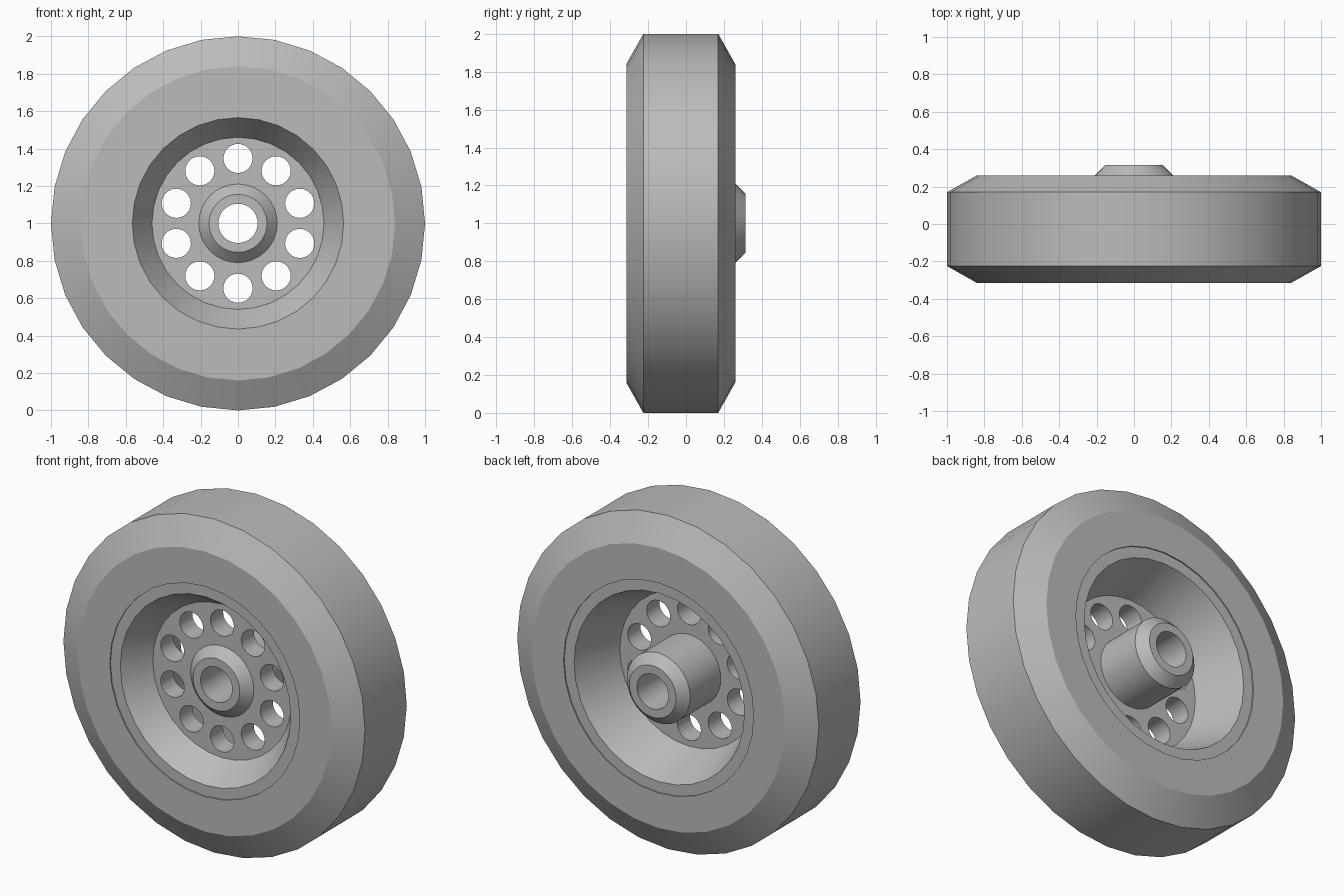
import bpy, bmesh, math

if "Cube" in bpy.data.objects:
    bpy.data.objects.remove(bpy.data.objects["Cube"])

GREY = (0.5, 0.5, 0.5, 1)
mat = bpy.data.materials.new("wheel grey")
mat.use_nodes = True
mat.diffuse_color = GREY
bsdf = mat.node_tree.nodes["Principled BSDF"]
bsdf.inputs["Base Color"].default_value = GREY


def ring_solid(bm, profile, sides, cx=0.0, cz=1.0):
    """Revolve a closed (y, radius) profile about an axis along y."""
    rings = []
    for i in range(sides):
        a = math.tau * i / sides
        rings.append([bm.verts.new((cx + r * math.sin(a), y, cz + r * math.cos(a)))
                      for y, r in profile])
    n = len(profile)
    for i in range(sides):
        a, b = rings[i], rings[(i + 1) % sides]
        for j in range(n):
            k = (j + 1) % n
            bm.faces.new((a[j], a[k], b[k], b[j]))


def make_object(name, bm):
    bmesh.ops.recalc_face_normals(bm, faces=bm.faces[:])
    mesh = bpy.data.meshes.new(name)
    bm.to_mesh(mesh)
    bm.free()
    mesh.materials.append(mat)
    obj = bpy.data.objects.new(name, mesh)
    bpy.context.collection.objects.link(obj)
    return obj


def activate(obj):
    bpy.ops.object.select_all(action='DESELECT')
    obj.select_set(True)
    bpy.context.view_layer.objects.active = obj


def lathe(name, profile, sides):
    bm = bmesh.new()
    ring_solid(bm, profile, sides)
    return make_object(name, bm)


# Tyre with chamfered shoulders
tyre = lathe("tyre", [(-0.315, 0.63), (-0.315, 0.84), (-0.225, 1.0),
                      (0.17, 1.0), (0.26, 0.84), (0.26, 0.63)], 32)

# Rim: lips, sloping dishes and the thick web, all in one section
rim = lathe("rim", [(-0.308, 0.632), (-0.308, 0.565), (-0.15, 0.46),
                    (-0.15, 0.16), (-0.03, 0.16), (-0.03, 0.46),
                    (0.253, 0.565), (0.253, 0.632)], 32)

# Hub: hollow sleeve with bevelled ends, longer at the back
hub = lathe("hub", [(-0.205, 0.105), (-0.205, 0.155), (-0.15, 0.21),
                    (0.26, 0.21), (0.315, 0.155), (0.315, 0.105)], 32)

# Ten round holes through the web
bm = bmesh.new()
for i in range(10):
    a = math.tau * i / 10
    cx, cz = 0.347 * math.sin(a), 1 + 0.347 * math.cos(a)
    ends = []
    for y in (-0.2, 0.02):
        ends.append([bm.verts.new((cx + 0.078 * math.sin(math.tau * s / 24), y,
                                   cz + 0.078 * math.cos(math.tau * s / 24)))
                     for s in range(24)])
        bm.faces.new(ends[-1])
    for s in range(24):
        t = (s + 1) % 24
        bm.faces.new((ends[0][s], ends[0][t], ends[1][t], ends[1][s]))
cutter = make_object("hole_cutter", bm)
cutter.hide_render = True

activate(rim)
cut = rim.modifiers.new("holes", 'BOOLEAN')
cut.operation = 'DIFFERENCE'
cut.solver = 'EXACT'
cut.object = cutter
bpy.ops.object.modifier_apply(modifier=cut.name)
bpy.data.objects.remove(cutter)

# Smooth round surfaces, crisp edges
for obj in (tyre, rim, hub):
    activate(obj)
    bpy.ops.object.shade_smooth_by_angle(angle=math.radians(20))
